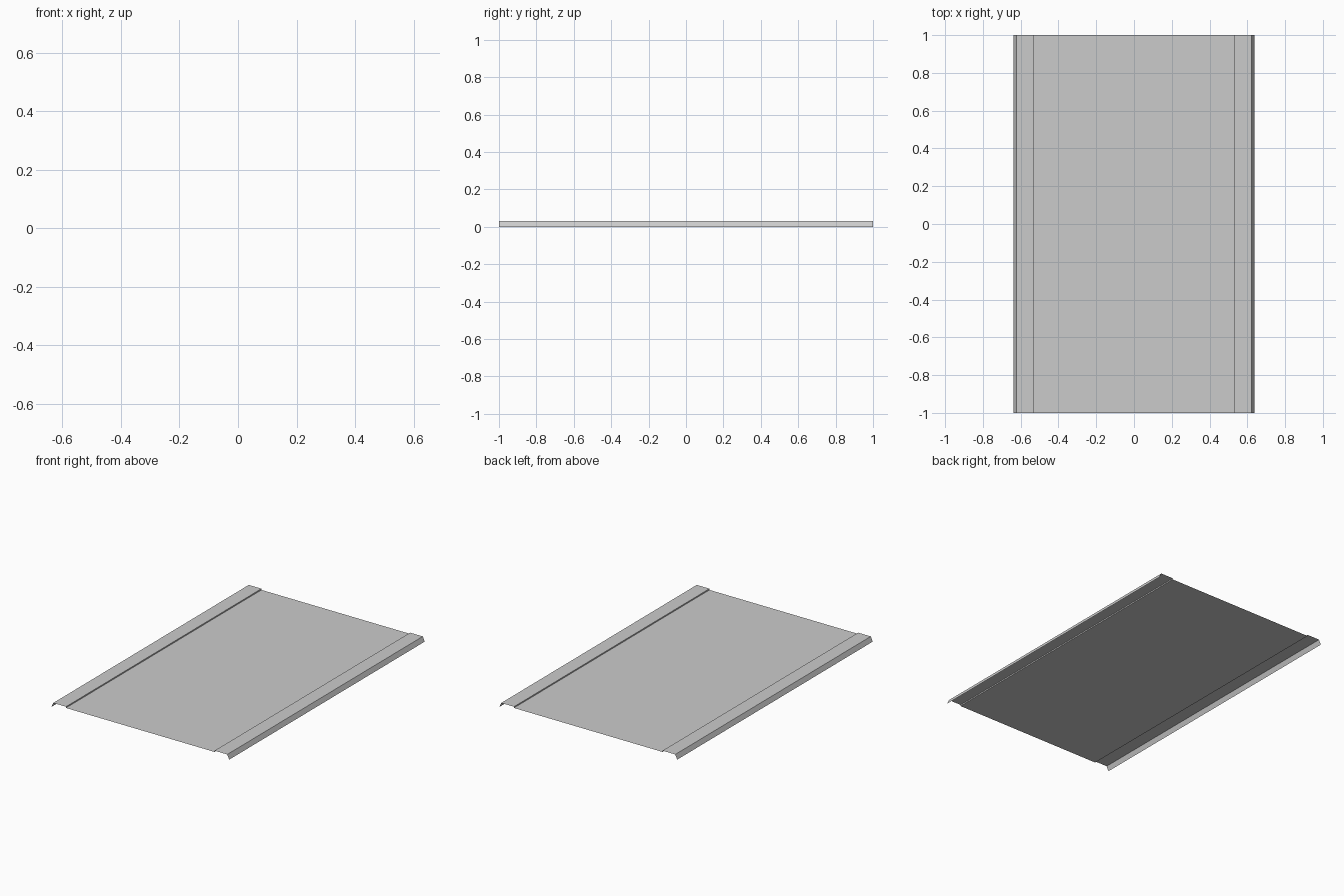
import bpy, bmesh

if "Cube" in bpy.data.objects:
    bpy.data.objects.remove(bpy.data.objects["Cube"])

# Half cross-section (x, z): panel centre, step, raised flange, sloped outer lip
half = [(0.532, 0.022), (0.532, 0.030), (0.623, 0.030), (0.637, 0.0)]
profile = [(-x, z) for x, z in reversed(half)] + half

# Thin folded sheet: sweep the open profile along y
bm = bmesh.new()
verts = [bm.verts.new((x, -1, z)) for x, z in profile]
edges = [bm.edges.new(pair) for pair in zip(verts, verts[1:])]
swept = bmesh.ops.extrude_edge_only(bm, edges=edges)["geom"]
bmesh.ops.translate(bm, vec=(0, 2, 0),
                    verts=[g for g in swept if isinstance(g, bmesh.types.BMVert)])

# Make the sheet face upwards
bm.normal_update()
bmesh.ops.recalc_face_normals(bm, faces=bm.faces[:])
if max(bm.faces, key=lambda f: f.calc_area()).normal.z < 0:
    bmesh.ops.reverse_faces(bm, faces=bm.faces[:])

mesh = bpy.data.meshes.new("folded_sheet_panel")
bm.to_mesh(mesh)
bm.free()
panel = bpy.data.objects.new("folded_sheet_panel", mesh)
bpy.context.collection.objects.link(panel)
